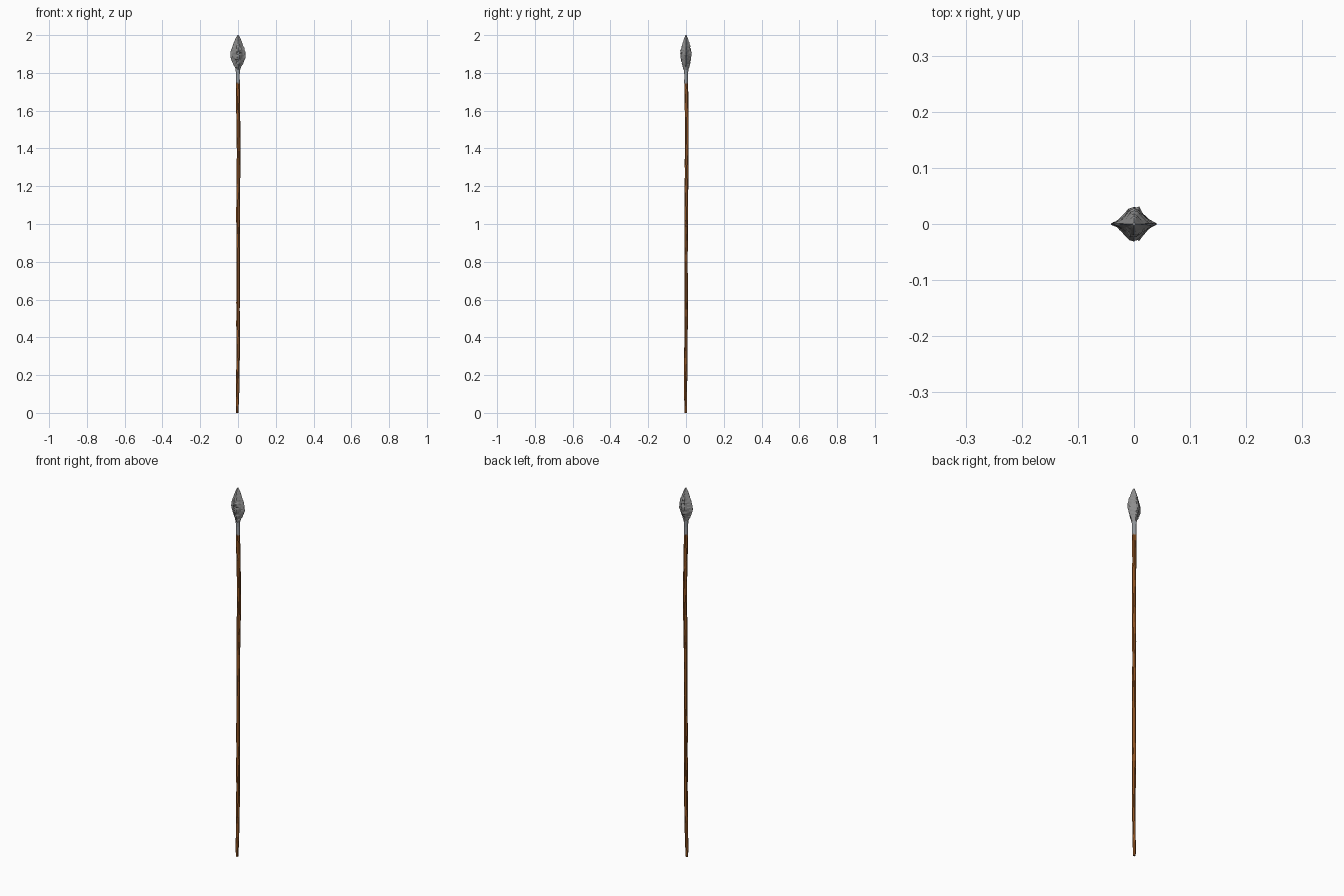
import bpy, bmesh, math
from mathutils import Vector, noise

if "Cube" in bpy.data.objects:
    bpy.data.objects.remove(bpy.data.objects["Cube"])


def material(name, rgb):
    m = bpy.data.materials.new(name)
    m.diffuse_color = (*rgb, 1)
    m.use_nodes = True
    m.node_tree.nodes["Principled BSDF"].inputs["Base Color"].default_value = m.diffuse_color
    return m


def lerp(table, t):
    # piecewise linear lookup of rows (key, a, b, ...)
    for a, b in zip(table, table[1:]):
        if t <= b[0]:
            k = (t - a[0]) / (b[0] - a[0])
            return [p + (q - p) * k for p, q in zip(a[1:], b[1:])]
    return list(table[-1][1:])


def loft(name, rings, mat):
    bm = bmesh.new()
    vs = [[bm.verts.new(p) for p in r] for r in rings]
    n = len(rings[0])
    for a, b in zip(vs, vs[1:]):
        for i in range(n):
            j = (i + 1) % n
            bm.faces.new((a[i], a[j], b[j], b[i]))
    bm.faces.new(vs[0][::-1])
    bm.faces.new(vs[-1])
    bmesh.ops.recalc_face_normals(bm, faces=bm.faces)
    me = bpy.data.meshes.new(name)
    bm.to_mesh(me)
    bm.free()
    me.materials.append(mat)
    ob = bpy.data.objects.new(name, me)
    bpy.context.collection.objects.link(ob)
    return ob


wood = material("brown wood", (0.27, 0.085, 0.016))
stone = material("grey stone", (0.27, 0.27, 0.27))
iron = material("socket grey", (0.30, 0.32, 0.34))

# Shaft: slightly crooked hand-cut pole; rows are z, centre x, centre y, radius
path = [(0, -0.004, -0.002, 0.006), (0.05, -0.003, -0.002, 0.008),
        (0.3, 0.001, -0.001, 0.009), (0.55, 0.0, 0.001, 0.0095),
        (0.8, 0.001, 0.0, 0.009), (1.1, 0.0, 0.002, 0.0095),
        (1.3, 0.003, 0.003, 0.010), (1.5, 0.003, 0.004, 0.010),
        (1.62, 0.0, 0.003, 0.010), (1.75, -0.001, 0.001, 0.0105)]
rings = []
for k in range(49):
    z = 1.75 * k / 48
    cx, cy, r = lerp(path, z)
    ring = []
    for i in range(10):
        a = math.tau * i / 10
        rr = r + 0.0012 * noise.noise(Vector((math.cos(a), math.sin(a), z * 12)))
        ring.append((cx + rr * math.cos(a), cy + rr * math.sin(a), z))
    rings.append(ring)
loft("shaft", rings, wood)

# Socket: collar joining head and shaft
rings = [[(-0.001 + r * math.cos(math.tau * i / 12), 0.001 + r * math.sin(math.tau * i / 12), z)
          for i in range(12)]
         for z, r in ((1.745, 0.0105), (1.79, 0.0100), (1.82, 0.0115), (1.85, 0.012))]
loft("socket", rings, iron)

# Head: knapped blade with thin side edges and a thick lumpy midrib
outline = [(1.815, 0.010, 0.010), (1.83, 0.016, 0.016), (1.85, 0.028, 0.022),
           (1.88, 0.039, 0.028), (1.905, 0.040, 0.030), (1.93, 0.034, 0.025),
           (1.96, 0.022, 0.017), (1.985, 0.012, 0.009), (2.0, 0.003, 0.003)]
section = [(0, 1.0), (0.28, 0.88), (0.45, 0.58), (0.7, 0.22), (1, 0.03)]
N = 28
rings = []
for k in range(29):
    z = 1.815 + 0.185 * k / 28
    hx, hy = lerp(outline, z)
    round_part = max(0, 1 - (z - 1.815) / 0.03)
    ring = []
    for i in range(N):
        a = math.tau * i / N
        t = math.cos(a)
        s = lerp(section, abs(t))[0] * (1 if math.sin(a) >= 0 else -1)
        s = s * (1 - round_part) + math.sin(a) * round_part
        p = Vector((hx * t, hy * s, z))
        # chipped surface, fading out at the point
        chip = noise.noise(p * 95) + 0.7 * noise.noise(p * 210)
        amp = 0.22 * min(1, (2.0 - z) / 0.06)
        p.x *= 1 + 0.35 * amp * chip
        p.y *= 1 + 1.2 * amp * chip
        ring.append(p)
    rings.append(ring)
loft("spear_head", rings, stone)
